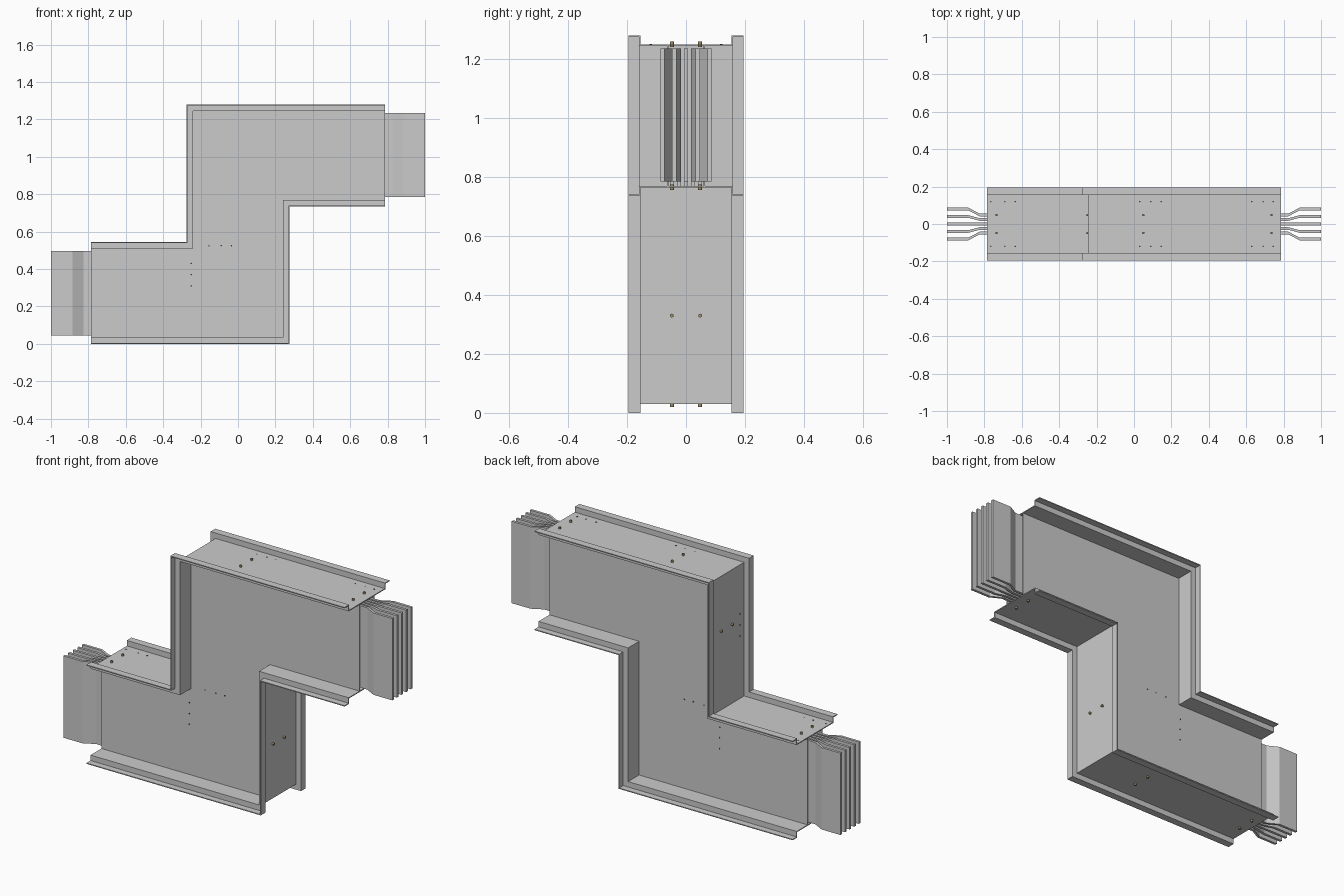
import bpy, bmesh
from mathutils import Vector

if "Cube" in bpy.data.objects:
    bpy.data.objects.remove(bpy.data.objects["Cube"])

H = 1.28      # overall height
T = 0.005     # sheet thickness
SIDE = 0.065  # side plate distance from the centre plane


def finish(name, bm, mat=None):
    bmesh.ops.recalc_face_normals(bm, faces=bm.faces[:])
    me = bpy.data.meshes.new(name)
    bm.to_mesh(me)
    bm.free()
    ob = bpy.data.objects.new(name, me)
    bpy.context.collection.objects.link(ob)
    if mat:
        me.materials.append(mat)
    return ob


def loft(name, rings):
    """Closed solid through rings of equal point count."""
    bm = bmesh.new()
    rows = [[bm.verts.new(p) for p in r] for r in rings]
    n = len(rows[0])
    for a, b in zip(rows, rows[1:]):
        for i in range(n):
            j = (i + 1) % n
            bm.faces.new((a[i], a[j], b[j], b[i]))
    bm.faces.new(rows[0])
    bm.faces.new(rows[-1][::-1])
    return finish(name, bm)


def turn(pts):
    """Half turn of (x, z) points about the model's middle."""
    return [(-x, H - z) for x, z in pts]


def material(name, col):
    m = bpy.data.materials.new(name)
    m.diffuse_color = col
    m.use_nodes = True
    m.node_tree.nodes["Principled BSDF"].inputs["Base Color"].default_value = m.diffuse_color
    return m


brass = material("brass", (0.35, 0.27, 0.14, 1))
dark = material("dark", (0.05, 0.05, 0.05, 1))

# Flanged channels: hat section swept with mitred corners
half = [(0.155, 0), (0.155, 0.03), (0.195, 0.03), (0.195, 0.03 - T),
        (0.155 + T, 0.03 - T), (0.155 + T, -T)]
hat = half + [(-y, o) for y, o in reversed(half)]


def channel(name, path):
    p = [Vector(q) for q in path]
    normals = []
    for a, b in zip(p, p[1:]):
        d = (b - a).normalized()
        normals.append(Vector((-d.y, d.x)))
    rings = []
    for i, q in enumerate(p):
        if i == 0 or i == len(p) - 1:
            m = normals[min(i, len(normals) - 1)]
        else:
            m = normals[i - 1] + normals[i]
        rings.append([(q.x + m.x * o, y, q.y + m.y * o) for y, o in hat])
    loft(name, rings)


upper = [(-0.785, 0.515), (-0.245, 0.515), (-0.245, 1.25), (0.785, 1.25)]
channel("upper_channel", upper)
channel("lower_channel", turn(upper))

# Z-shaped side plates, meeting the inner faces of the channels
edge = [(-0.785, 0.51), (-0.24, 0.51), (-0.24, 1.245), (0.785, 1.245)]
outline = edge + turn(edge)
for name, s in (("front_plate", -1), ("back_plate", 1)):
    loft(name, [[(x, s * y, z) for x, z in outline] for y in (SIDE - T, SIDE)])

# Five conductor bars, splayed at both ends
W = 0.007
for i in range(-2, 3):
    a, b = i * 0.024, i * 0.04
    line = [(-0.225, a), (0.825, a), (0.885, b), (1.0, b)]
    prof = [(x, y + W) for x, y in line] + [(x, y - W) for x, y in reversed(line)]
    loft(f"bar_upper_{i + 3}", [[(x, y, z) for x, y in prof] for z in (0.785, 1.235)])
    loft(f"bar_lower_{i + 3}", [[(-x, y, H - z) for x, y in prof] for z in (0.785, 1.235)])
    mid = [(-0.225, a - W), (0.225, a - W), (0.225, a + W), (-0.225, a + W)]
    loft(f"bar_middle_{i + 3}", [[(x, y, z) for x, y in mid] for z in (0.495, 0.785)])


def studs(name, spots, r, h, mat):
    """Short cylinders at (position, outward direction)."""
    bm = bmesh.new()
    for pos, d in spots:
        rot = Vector((0, 0, 1)).rotation_difference(Vector(d)).to_matrix().to_4x4()
        rot.translation = Vector(pos)
        bmesh.ops.create_cone(bm, cap_ends=True, segments=12, radius1=r, radius2=r,
                              depth=2 * h, matrix=rot)
    finish(name, bm, mat)


# Rivets on the channels
rivets = []
for y in (-0.048, 0.048):
    for x, z, dx, dz in ((-0.735, 0.515, 0, 1), (-0.245, 0.95, -1, 0),
                         (0.05, 1.25, 0, 1), (0.735, 1.25, 0, 1)):
        rivets.append(((x, y, z), (dx, 0, dz)))
        rivets.append(((-x, y, H - z), (-dx, 0, -dz)))
studs("rivets", rivets, 0.0065, 0.01, brass)

# Small fixing holes, shown as dark discs
holes = []
for y in (-0.12, 0.12):
    holes += [((x, y, 0.515), (0, 0, 1)) for x in (-0.765, -0.69, -0.635)]
    holes += [((x, y, 1.25), (0, 0, 1)) for x in (0.03, 0.09, 0.145, 0.63, 0.69, 0.745)]
    holes += [((-0.245, y, z), (-1, 0, 0)) for z in (0.86, 0.92, 0.98)]
for s in (-1, 1):
    holes += [((x, s * SIDE, 0.525), (0, s, 0)) for x in (-0.155, -0.09, -0.035)]
    holes += [((-0.25, s * SIDE, z), (0, s, 0)) for z in (0.31, 0.37, 0.43)]
studs("fixing_holes", holes, 0.004, 0.001, dark)
